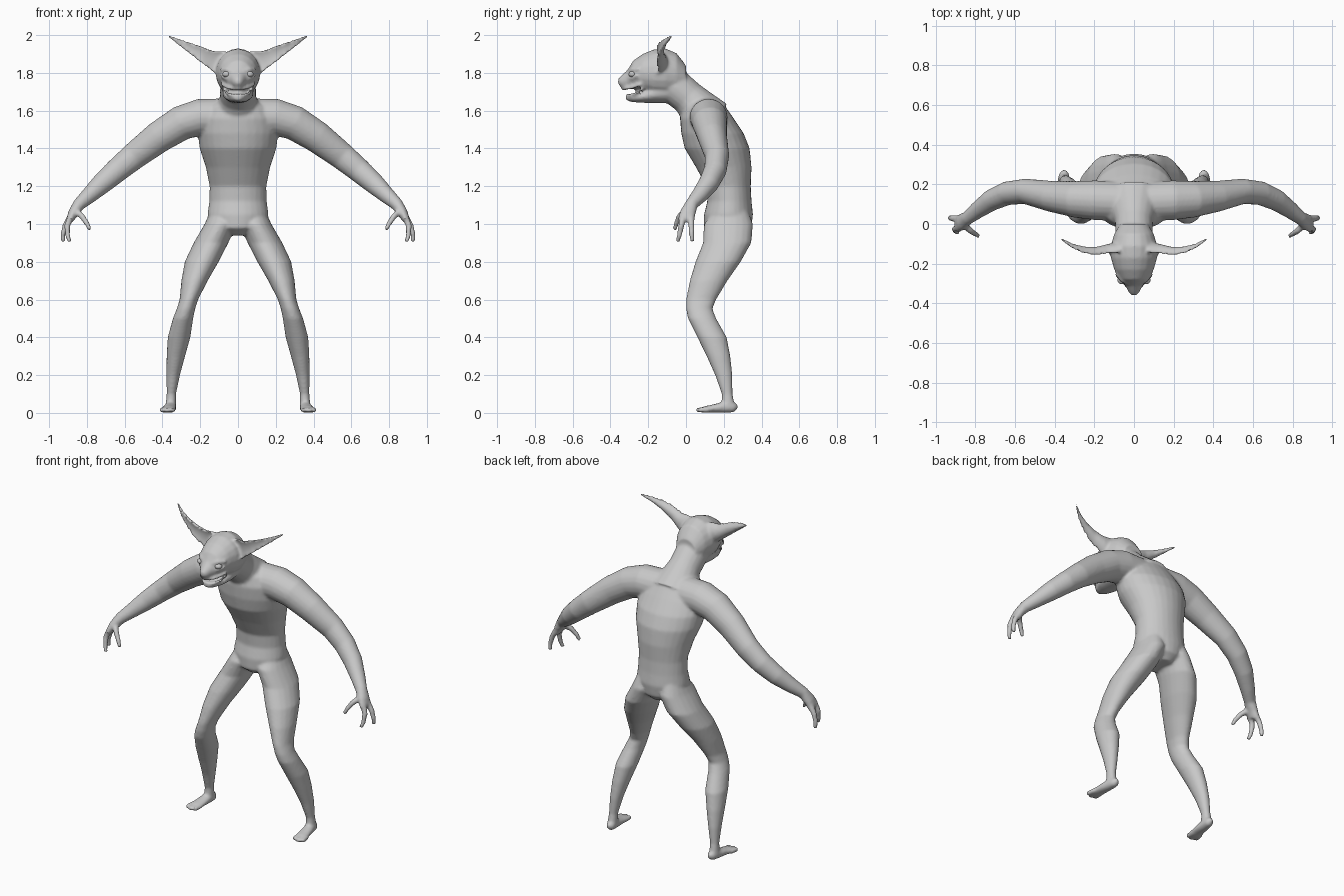
import bpy, bmesh, math
from mathutils import Vector

skin = bpy.data.materials.new("grey_skin")
skin.diffuse_color = (0.58, 0.58, 0.58, 1)

bm = bmesh.new()


def loft(rows, ref, axis=None, mirror=False, hollow=False, n=20):
    """Closed loft of ellipses (x, y, z, a, b); a lies along ref. axis fixes the slicing direction."""
    pts = [Vector(r[:3]) for r in rows]
    for side in ((1, -1) if mirror else (1,)):
        rings = []
        for i, r in enumerate(rows):
            t = Vector(axis) if axis else pts[min(i + 1, len(pts) - 1)] - pts[max(i - 1, 0)]
            t.normalize()
            u = Vector(ref)
            u = (u - t * u.dot(t)).normalized()
            v = t.cross(u)
            ring = []
            for k in range(n):
                ang = 2 * math.pi * k / n
                c, s = math.cos(ang), math.sin(ang)
                if hollow and c < 0:
                    c *= -0.3
                p = pts[i] + u * (c * r[3]) + v * (s * r[4])
                ring.append(bm.verts.new((p.x * side, p.y, p.z)))
            rings.append(ring)
        faces = [bm.faces.new(rings[0]), bm.faces.new(rings[-1])]
        for p, q in zip(rings, rings[1:]):
            for k in range(n):
                m = (k + 1) % n
                faces.append(bm.faces.new((p[k], p[m], q[m], q[k])))
        bmesh.ops.recalc_face_normals(bm, faces=faces)


def tube(points, r, ref=(0, 1, 0), taper=0.75):
    """Mirrored round tube that narrows toward its end."""
    k = len(points) - 1
    rows = [(*p, r * (1 - (1 - taper) * i / k), r * (1 - (1 - taper) * i / k))
            for i, p in enumerate(points)]
    loft(rows, ref, mirror=True, n=10)


X, Y, Z = (1, 0, 0), (0, 1, 0), (0, 0, 1)

# Torso, hunched forward
loft([(0, y, z, a, b) for z, y, a, b in (
    (0.94, .225, .06, .08), (0.98, .22, .135, .125), (1.05, .225, .162, .13),
    (1.12, .23, .152, .117), (1.20, .225, .150, .118), (1.30, .20, .17, .147),
    (1.40, .165, .203, .172), (1.48, .14, .213, .165), (1.56, .11, .20, .142),
    (1.62, .095, .16, .115), (1.67, .09, .09, .065))], X, Z, n=28)

# Neck
loft([(0, .12, 1.55, .15, .13), (0, .06, 1.62, .115, .105), (0, .01, 1.67, .095, .092),
      (0, -.05, 1.72, .095, .095), (0, -.11, 1.77, .09, .09)], X)

# Skull with snout
loft([(0, y, z, a, b) for y, z, a, b in (
    (-.36, 1.755, .014, .012), (-.345, 1.753, .027, .03), (-.31, 1.765, .045, .05),
    (-.28, 1.79, .075, .075), (-.23, 1.80, .10, .10), (-.17, 1.80, .117, .125),
    (-.11, 1.80, .118, .13), (-.05, 1.79, .10, .115), (0, 1.765, .07, .075))], X, Y)

# Lower jaw
loft([(0, -.318, 1.668, .02, .012), (0, -.29, 1.667, .042, .021), (0, -.24, 1.672, .066, .03),
      (0, -.17, 1.69, .082, .05), (0, -.10, 1.70, .08, .06)], X, Y)

# Lips, brows and lower eyelids
tube([(0, -.335, 1.716), (.04, -.312, 1.717), (.066, -.275, 1.725), (.088, -.235, 1.742)], .010)
tube([(0, -.314, 1.682), (.036, -.297, 1.682), (.062, -.262, 1.695), (.08, -.225, 1.715)], .009)
tube([(.022, -.303, 1.803), (.06, -.287, 1.820), (.092, -.25, 1.818)], .011)
tube([(.03, -.305, 1.783), (.062, -.29, 1.769), (.09, -.258, 1.785)], .009)

# Cupped ears
loft([(.07, -.15, 1.845, .06, .075), (.13, -.155, 1.86, .055, .058), (.19, -.165, 1.895, .05, .046),
      (.25, -.155, 1.928, .042, .033), (.31, -.13, 1.962, .032, .02),
      (.35, -.10, 1.985, .025, .012), (.375, -.08, 1.998, .016, .007)],
     Y, X, mirror=True, hollow=True)

# Arms down to the palms
loft([(.08, .115, 1.565, .10, .10), (.20, .12, 1.565, .10, .098), (.30, .125, 1.535, .092, .092),
      (.42, .14, 1.46, .078, .084), (.55, .165, 1.36, .064, .072), (.64, .155, 1.285, .06, .064),
      (.72, .12, 1.215, .054, .056), (.79, .07, 1.15, .043, .043), (.84, .03, 1.105, .034, .034),
      (.872, .01, 1.06, .042, .027), (.89, 0, 1.02, .045, .02)], Y, mirror=True)

# Fingers and thumbs
tube([(.88, .025, 1.05), (.915, .028, .99), (.928, .03, .94), (.925, .034, .905)], .019, X, .6)
tube([(.88, -.015, 1.05), (.905, -.025, .99), (.902, -.035, .94), (.892, -.045, .905)], .019, X, .6)
tube([(.86, 0, 1.07), (.825, -.035, 1.04), (.798, -.052, 1.0), (.784, -.06, .97)], .019, X, .6)

# Legs
loft([(x, y, z, a, b) for z, x, y, a, b in (
    (1.08, .08, .24, .06, .085), (1.0, .092, .225, .085, .13), (.9, .143, .218, .092, .128),
    (.8, .192, .17, .09, .12), (.7, .23, .12, .07, .10), (.6, .26, .08, .049, .08),
    (.55, .276, .07, .049, .07), (.5, .291, .085, .054, .075), (.4, .312, .138, .06, .078),
    (.3, .329, .172, .049, .063), (.2, .343, .20, .036, .046), (.1, .353, .218, .025, .029),
    (.05, .355, .222, .028, .034), (.02, .355, .225, .028, .036))], X, Z, mirror=True)

# Feet and toes
loft([(.352, .272, .032, .012, .014), (.353, .25, .03, .027, .028), (.358, .20, .03, .032, .03),
      (.365, .14, .023, .037, .021), (.37, .095, .018, .04, .017)], X, Y, mirror=True)
for x0, x1, y1 in ((.348, .346, .06), (.372, .376, .052), (.393, .403, .065)):
    tube([(x0, .12, .017), (x1, .08, .016), (x1, y1, .014)], .016, X, .8)

# Fuse the parts into one smooth skin
mesh = bpy.data.meshes.new("body")
bm.to_mesh(mesh)
bm.free()
body = bpy.data.objects.new("body", mesh)
bpy.context.collection.objects.link(body)
mesh.materials.append(skin)
fuse = body.modifiers.new("fuse", 'REMESH')
fuse.mode = 'VOXEL'
fuse.voxel_size = 0.0085
fuse.use_smooth_shade = True
soften = body.modifiers.new("soften", 'SMOOTH')
soften.factor = 0.5
soften.iterations = 5

# Eyeballs
for name, s in (("left_eye", 1), ("right_eye", -1)):
    bpy.ops.mesh.primitive_uv_sphere_add(segments=20, ring_count=12, radius=.021,
                                         location=(s * .06, -.283, 1.793))
    eye = bpy.context.object
    eye.name = name
    eye.scale = (1.1, 1, .8)
    eye.data.materials.append(skin)
    bpy.ops.object.shade_smooth()
